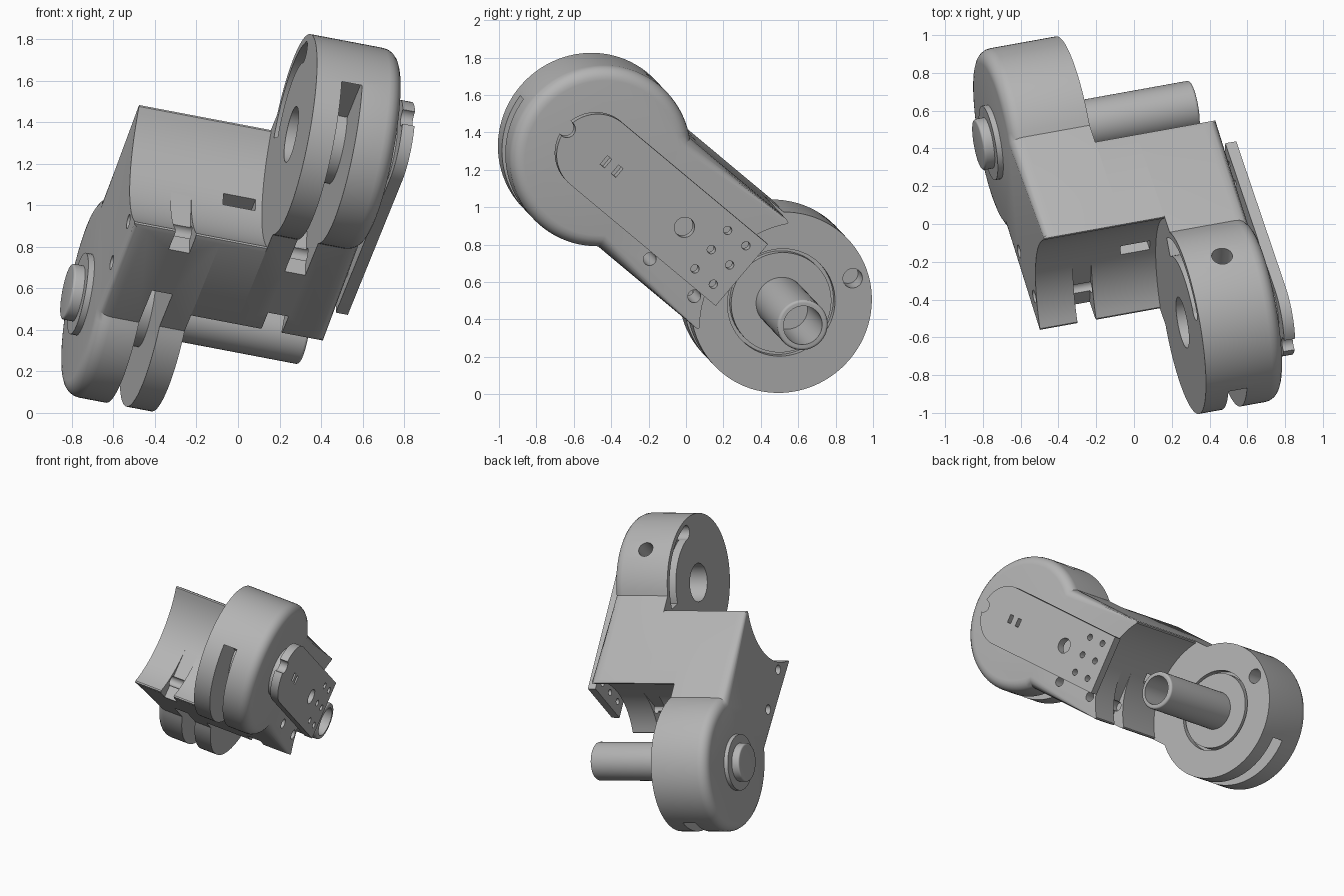
import bpy, bmesh
from math import sin, cos, pi, radians, asin
from mathutils import Vector, Matrix

if "Cube" in bpy.data.objects:
    bpy.data.objects.remove(bpy.data.objects["Cube"])

# Housing frame: X along the axles, Y from pivot drum to shaft drum, Z out of the back
AXLE = Vector((0.967, 0.174, -0.184)).normalized()
side = Vector((-0.362, 1.069, -0.892))
side = (side - AXLE * side.dot(AXLE)).normalized()
up = AXLE.cross(side)
FRAME = Matrix.Translation((-0.034, -0.006, 0.916)) @ Matrix((AXLE, side, up)).transposed().to_4x4()

R, SCOOP, D, H = 0.492, 0.56, 0.72, 0.38   # drum radius, scoop radius, drum offset, half height
IN, OUT = 0.113, 0.545                     # inner and outer faces of each half

gray = bpy.data.materials.new("light gray")
gray.use_nodes = True
colour = (0.46, 0.46, 0.46, 1)
gray.diffuse_color = colour
gray.node_tree.nodes["Principled BSDF"].inputs["Base Color"].default_value = colour


def finish(bm, name):
    bmesh.ops.recalc_face_normals(bm, faces=bm.faces)
    me = bpy.data.meshes.new(name)
    bm.to_mesh(me)
    bm.free()
    me.materials.append(gray)
    ob = bpy.data.objects.new(name, me)
    bpy.context.collection.objects.link(ob)
    return ob


def arc(cy, r, start, end, n=24):
    return [(cy + r * cos(start + (end - start) * i / n), r * sin(start + (end - start) * i / n))
            for i in range(n + 1)]


def prism(name, outline, x0, x1, round_rule=None, radius=0.07):
    """Outline in YZ pushed along X; edges of the x1 end that meet the rule are rounded."""
    bm = bmesh.new()
    ends = [[bm.verts.new((x, y, z)) for y, z in outline] for x in (x0, x1)]
    for e in ends:
        bm.faces.new(e)
    n = len(outline)
    for i in range(n):
        j = (i + 1) % n
        bm.faces.new((ends[0][i], ends[0][j], ends[1][j], ends[1][i]))
    bmesh.ops.recalc_face_normals(bm, faces=bm.faces)
    if round_rule:
        rim = [e for e in bm.edges if all(abs(v.co.x - x1) < 1e-5 for v in e.verts)
               and round_rule((e.verts[0].co + e.verts[1].co) / 2)]
        bmesh.ops.bevel(bm, geom=rim, offset=radius, segments=5, profile=0.5,
                        affect='EDGES', clamp_overlap=False)
    return finish(bm, name)


def rod(name, y, z, r, x0, x1, n=48):
    return prism(name, arc(y, r, 0, 2 * pi * (n - 1) / n, n - 1), x0, x1) if z == 0 else \
        prism(name, [(a, b + z) for a, b in arc(y, r, 0, 2 * pi * (n - 1) / n, n - 1)], x0, x1)


def box(name, x0, x1, y0, y1, z0, z1):
    return prism(name, [(y0, z0), (y1, z0), (y1, z1), (y0, z1)], x0, x1)


def cut(ob, *cutters):
    for c in cutters:
        mod = ob.modifiers.new("cut", 'BOOLEAN')
        mod.operation, mod.solver, mod.object = 'DIFFERENCE', 'EXACT', c
        bpy.context.view_layer.objects.active = ob
        bpy.ops.object.modifier_apply(modifier=mod.name)
        bpy.data.objects.remove(c)
    return ob


def turned(ob):
    ob.data.transform(Matrix.Rotation(pi, 4, 'Z'))
    return ob


phi = radians(40.5)
scoop = arc(D, SCOOP, pi + phi, pi - phi)
tip = [(0.27, H), (0.293, 0.374)]
low_tip = [(y, -z) for y, z in tip]


def half(name):
    """Drum with its arm, scooped out for the opposite drum."""
    merge = asin(H / R)
    outline = tip[::-1] + arc(-D, R, merge, 2 * pi - merge, 64) + low_tip + scoop
    ob = prism(name, outline, IN, OUT, lambda p: p.y < 0 or abs(p.z) > 0.379)
    # Belt slot round the hub and its matching notch in the scoop
    slot = cut(box("slot", 0.238, 0.34, -1.4, -0.16, -0.7, 0), rod("hub", -D, 0, 0.2, 0, 1))
    cut(ob, slot, box("notch", 0.238, 0.34, 0.16, 0.6, -0.7, 0))
    # Pin holes through the arm and the stop hole in the drum
    for y in (-0.16, 0.16):
        cut(ob, rod("pin", y, -0.253, 0.035, 0.2, 0.7, 20))
    return cut(ob, rod("stop", -0.935, 0.344, 0.053, 0, 0.25, 24))


# Pivot drum: blind bore, curved travel groove and radial hole
pivot = half("pivot_housing")
groove = prism("groove", arc(-D, 0.455, radians(37), radians(122))
               + arc(-D, 0.357, radians(122), radians(37)), 0, IN + 0.06)
radial = rod("radial", 0, 0, 0.055, 0.22, 0.7, 32)
radial.data.transform(Matrix.Translation((0.315, -D, 0)) @ Matrix.Rotation(-pi / 2, 4, 'Y'))
cut(pivot, rod("bore", -D, 0, 0.137, 0, 0.42), groove, radial)

# Shaft drum: ring groove on its inner face
shaft_half = half("shaft_housing")
ring = cut(rod("ring", -D, 0, 0.292, 0, IN + 0.05, 64), rod("core", -D, 0, 0.272, -0.5, 0.5, 64))
turned(cut(shaft_half, ring))

# Middle of the housing, scooped on both ends, with a rectangular passage
waist = tip[::-1] + [(-y, z) for y, z in tip] + [(-y, -z) for y, z in scoop[::-1]][::-1] \
    + [(-y, z) for y, z in low_tip][::-1] + low_tip + scoop
middle = cut(prism("middle_housing", waist, -IN, IN),
             box("passage", -0.08, 0.08, -1, 1, -0.035, 0.035))

# Hollow output shaft and outer hubs
shaft = cut(prism("output_shaft", arc(D, 0.137, 0, 2 * pi * 47 / 48, 47), -0.3, 0.55,
                  lambda p: True, 0.015),
            rod("shaft_bore", D, 0, 0.105, 0.1, 0.8))
hub_flange = rod("hub_flange", D, 0, 0.2, -0.5, -0.575)
hub_cap = prism("hub_cap", arc(D, 0.137, 0, 2 * pi * 47 / 48, 47), -0.5, -0.63,
                lambda p: True, 0.012)
spacer = rod("plate_spacer", -D, 0, 0.18, 0.5, 0.6)

# Lever plate with a round end, screw holes and two small windows
plate = prism("lever_plate", arc(-0.79, 0.216, pi / 2, 1.5 * pi, 32)
              + [(0.256, -0.216), (0.256, 0.216)], 0.595, 0.655)
cut(plate, rod("end_hole", -1.0, 0, 0.045, 0.5, 0.8, 24), rod("pivot_hole", -0.156, 0, 0.055, 0.5, 0.8, 32))
for y in (0.037, 0.169):
    for z in (-0.135, 0, 0.135):
        cut(plate, rod("screw", y, z, 0.023, 0.5, 0.8, 16))
for y in (-0.721, -0.64):
    cut(plate, box("window", 0.5, 0.8, y - 0.016, y + 0.016, -0.03, 0.03))

# Tilt everything into place and shade it
for ob in (pivot, shaft_half, middle, shaft, hub_flange, hub_cap, spacer, plate):
    ob.data.transform(FRAME)
    bpy.ops.object.select_all(action='DESELECT')
    ob.select_set(True)
    bpy.context.view_layer.objects.active = ob
    bpy.ops.object.shade_smooth_by_angle(angle=radians(30))
